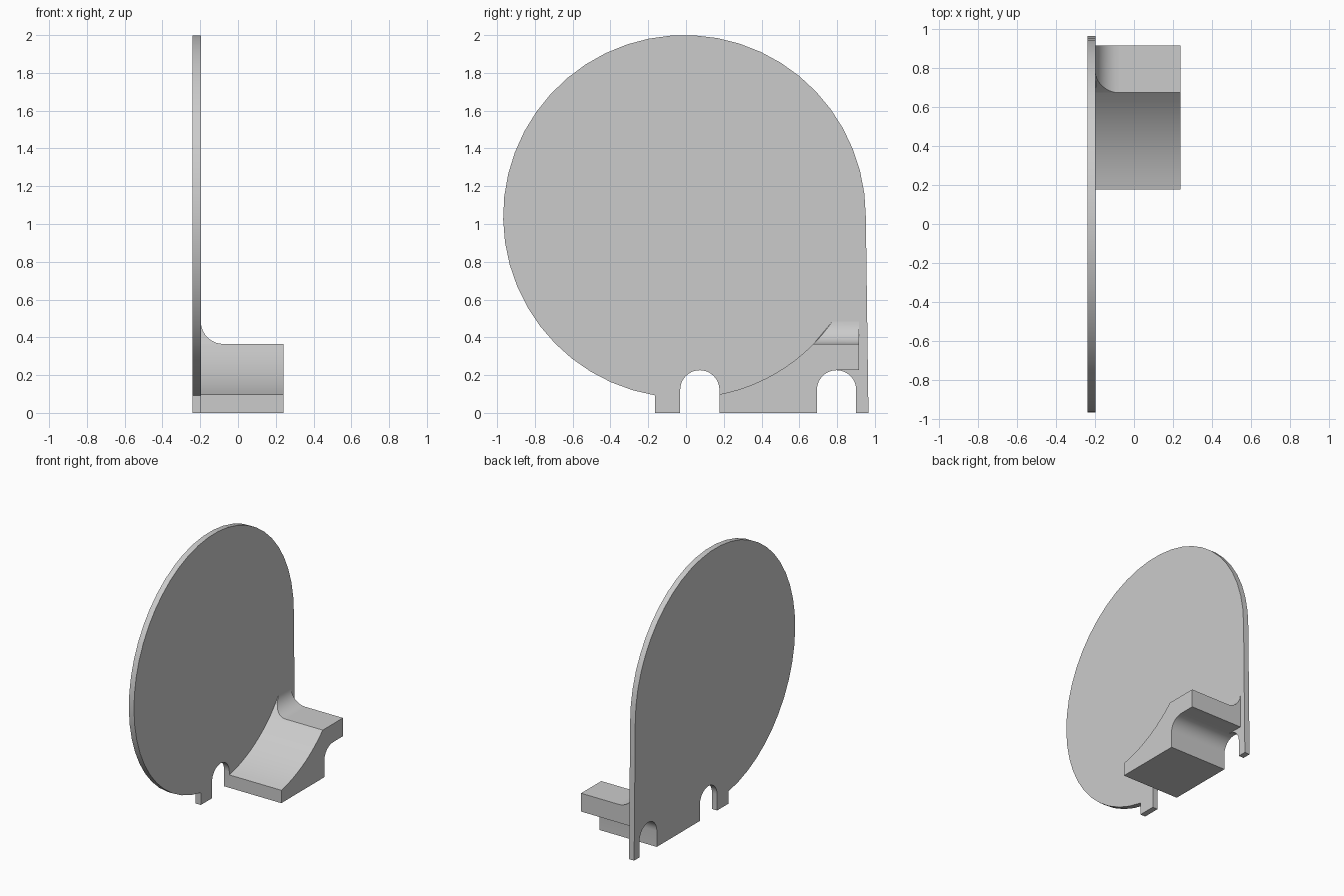
import bpy, bmesh
from math import sin, cos, pi, sqrt, asin, radians

cube = bpy.data.objects.get("Cube")
if cube:
    bpy.data.objects.remove(cube, do_unlink=True)

grey = bpy.data.materials.new("light grey")
grey.use_nodes = True
grey.diffuse_color = (0.6, 0.6, 0.6, 1)
grey.node_tree.nodes["Principled BSDF"].inputs["Base Color"].default_value = (0.6, 0.6, 0.6, 1)

CY, CZ, R = -0.008, 1.04, 0.96           # disc centre and radius
PLATE_BACK, PLATE_FACE, BLOCK_END = -0.24, -0.197, 0.24
SLOT_R, SLOT_TOP = 0.104, 0.226
SLOT_Z = SLOT_TOP - SLOT_R
BLOCK_TOP, BLOCK_REAR, FILLET = 0.365, 0.917, 0.12


def arc(cy, cz, r, start, end, n):
    return [(cy + r * cos(start + (end - start) * i / n),
             cz + r * sin(start + (end - start) * i / n)) for i in range(n + 1)]


def disc_z(y):
    return CZ - sqrt(R * R - (y - CY) ** 2)


def disc_y(z):
    return CY + sqrt(R * R - (z - CZ) ** 2)


def loft(name, loop_a, loop_b):
    """Solid between two matching point loops."""
    bm = bmesh.new()
    a = [bm.verts.new(p) for p in loop_a]
    b = [bm.verts.new(p) for p in loop_b]
    bm.faces.new(a)
    bm.faces.new(b[::-1])
    for i in range(len(a)):
        j = (i + 1) % len(a)
        bm.faces.new((a[j], a[i], b[i], b[j]))
    bmesh.ops.recalc_face_normals(bm, faces=bm.faces[:])
    bmesh.ops.triangulate(bm, faces=[f for f in bm.faces if len(f.verts) > 4])
    mesh = bpy.data.meshes.new(name)
    bm.to_mesh(mesh)
    bm.free()
    mesh.materials.append(grey)
    obj = bpy.data.objects.new(name, mesh)
    bpy.context.collection.objects.link(obj)
    bpy.ops.object.select_all(action='DESELECT')
    obj.select_set(True)
    bpy.context.view_layer.objects.active = obj
    bpy.ops.object.shade_smooth_by_angle(angle=radians(30))
    return obj


def prism(name, profile, x0, x1):
    return loft(name, [(x0, y, z) for y, z in profile], [(x1, y, z) for y, z in profile])


def slot(cy):
    """Round-topped slot, open at the floor."""
    return [(cy - SLOT_R, 0)] + arc(cy, SLOT_Z, SLOT_R, pi, 0, 16) + [(cy + SLOT_R, 0)]


# Disc plate with a straight rear edge, small feet and two slots
FRONT_SLOT, REAR_SLOT = 0.073, 0.797
foot = -0.165
foot_angle = -pi / 2 + asin((foot - CY) / R)
plate = [(foot, 0)] + slot(FRONT_SLOT) + slot(REAR_SLOT) + [(0.966, 0)]
plate += arc(CY, CZ, R, 0, 2 * pi + foot_angle, 36)
prism("disc_plate", plate, PLATE_BACK, PLATE_FACE)

# Cradle block following the disc's lower curve
y0, y1 = FRONT_SLOT + SLOT_R, disc_y(BLOCK_TOP)
block = [(y0, 0), (REAR_SLOT - SLOT_R, 0)]
block += arc(REAR_SLOT, SLOT_Z, SLOT_R, pi, pi / 2, 8)
block += [(BLOCK_REAR, SLOT_TOP), (BLOCK_REAR, BLOCK_TOP)]
steps = 10
block += [(y, disc_z(y)) for y in (y1 + (y0 - y1) * i / steps for i in range(steps + 1))]
prism("cradle_block", block, PLATE_FACE, BLOCK_END)

# Concave fillet joining block top to plate
curve = [(PLATE_FACE, BLOCK_TOP)]
curve += arc(PLATE_FACE + FILLET, BLOCK_TOP + FILLET, FILLET, pi, 1.5 * pi, 10)
loft("corner_fillet", [(x, disc_y(z), z) for x, z in curve],
     [(x, BLOCK_REAR, z) for x, z in curve])
